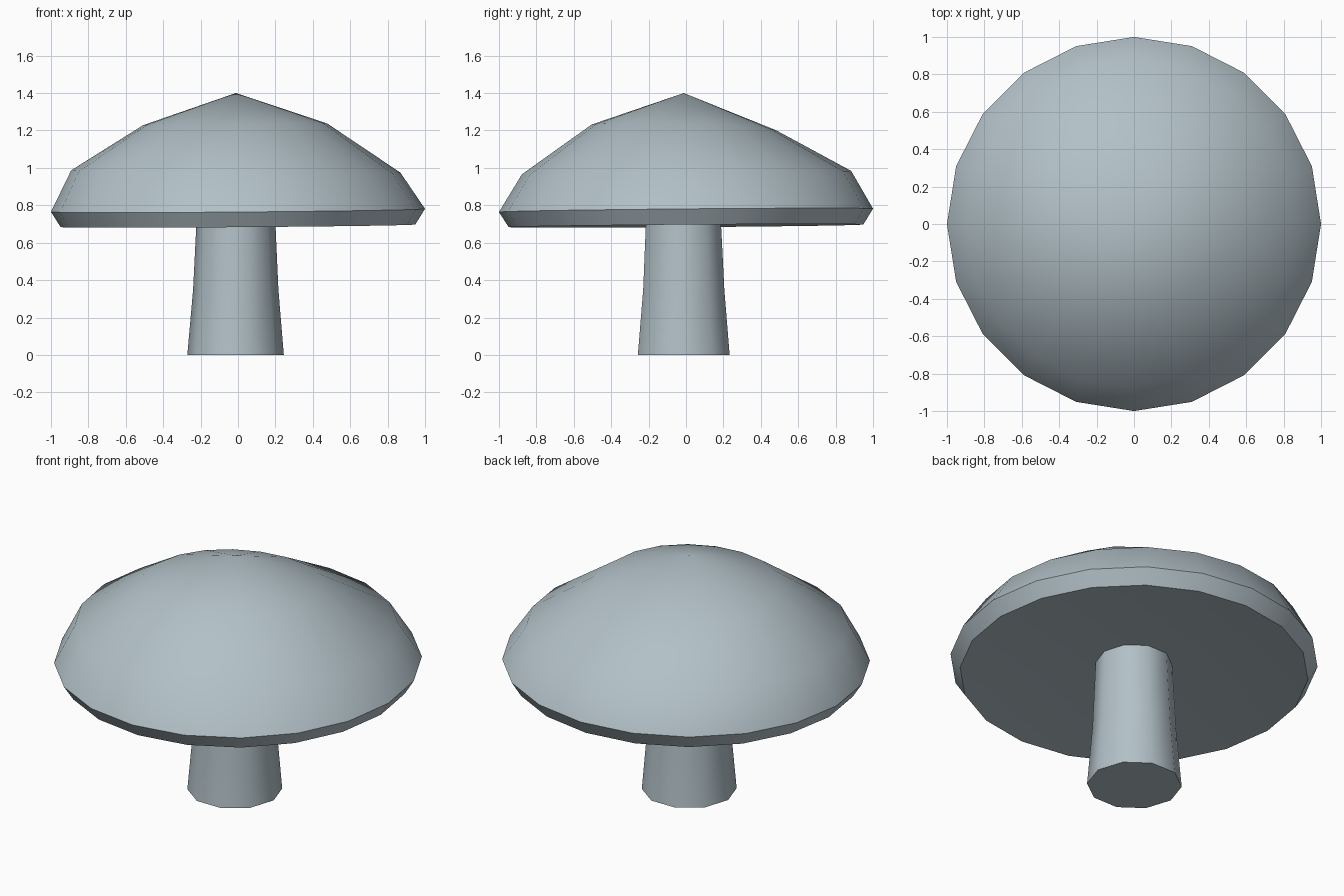
import bpy, bmesh, math

if "Cube" in bpy.data.objects:
    bpy.data.objects.remove(bpy.data.objects["Cube"])

mat = bpy.data.materials.new("pale_blue_grey")
mat.diffuse_color = (0.445, 0.53, 0.573, 1)
mat.use_nodes = True
mat.node_tree.nodes["Principled BSDF"].inputs["Base Color"].default_value = mat.diffuse_color


def lathe(name, sides, rings, tip=None, hollow=None, smooth=40):
    """Rings are (radius, z, centre x, centre y, tilt x, tilt y, saddle)."""
    bm = bmesh.new()
    loops = []
    for r, z, cx, cy, tx, ty, sad in rings:
        loop = []
        for i in range(sides):
            a = 2 * math.pi * i / sides
            c, s = math.cos(a), math.sin(a)
            h = z + tx * c + ty * s + sad * math.cos(2 * a)
            loop.append(bm.verts.new((cx + r * c, cy + r * s, h)))
        loops.append(loop)
    for lo, hi in zip(loops, loops[1:]):
        for i in range(sides):
            j = (i + 1) % sides
            bm.faces.new((lo[i], lo[j], hi[j], hi[i]))
    # Close each end with a flat face or a fan to a point
    for loop, point in ((loops[0], hollow), (loops[-1], tip)):
        if point:
            p = bm.verts.new(point)
            for i in range(sides):
                bm.faces.new((loop[i], loop[(i + 1) % sides], p))
        else:
            bm.faces.new(loop)
    bmesh.ops.recalc_face_normals(bm, faces=bm.faces)
    me = bpy.data.meshes.new(name)
    bm.to_mesh(me)
    bm.free()
    me.materials.append(mat)
    ob = bpy.data.objects.new(name, me)
    bpy.context.collection.objects.link(ob)
    bpy.ops.object.select_all(action='DESELECT')
    ob.select_set(True)
    bpy.context.view_layer.objects.active = ob
    bpy.ops.object.shade_smooth_by_angle(angle=math.radians(smooth))
    return ob


# Stem: ten sides, flared towards the ground
lathe("stem", 10, [
    (0.258, 0.0, -0.013, -0.012, 0, 0, 0),
    (0.228, 0.35, -0.012, -0.012, 0, 0, 0),
    (0.208, 0.77, -0.011, -0.014, 0, 0, 0),
])

# Cap: twenty sides, slightly lopsided, bevelled rim, shallow hollow underside
lathe("cap", 20, [
    (0.948, 0.690, 0, 0, 0.007, 0.007, 0),
    (1.0, 0.773, 0, 0, 0.008, 0.009, 0),
    (0.880, 0.978, -0.012, 0.003, -0.006, 0.009, 0.003),
    (0.492, 1.225, -0.016, -0.012, 0.005, -0.015, 0.008),
], tip=(-0.012, -0.012, 1.40), hollow=(-0.01, -0.01, 0.782))
